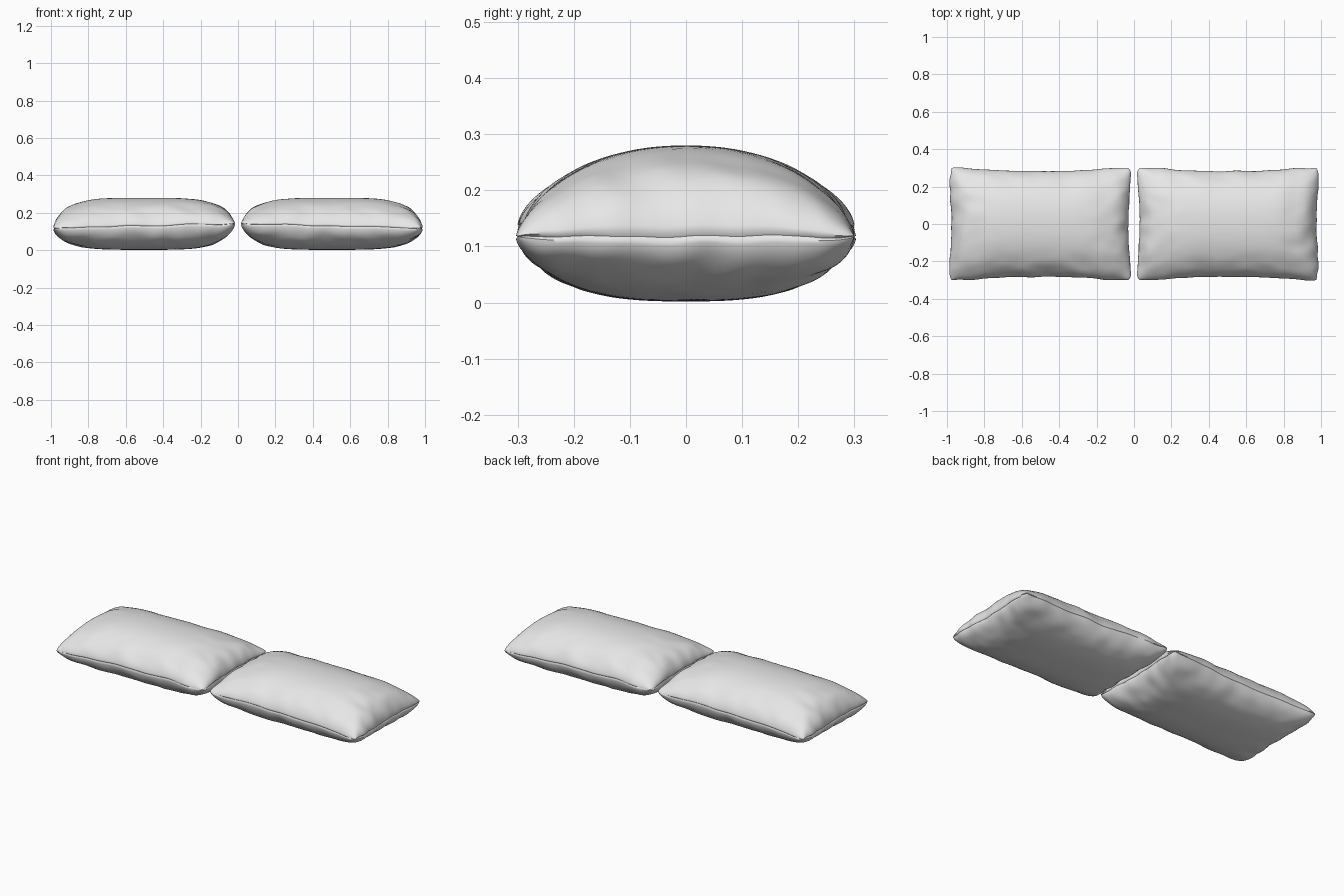
import bpy, bmesh, math
from mathutils import Vector, noise

cube = bpy.data.objects.get("Cube")
if cube:
    bpy.data.objects.remove(cube, do_unlink=True)

cloth = bpy.data.materials.new("light grey cloth")
cloth.use_nodes = True
colour = (0.8, 0.8, 0.8, 1)
cloth.diffuse_color = colour
cloth.node_tree.nodes["Principled BSDF"].inputs["Base Color"].default_value = colour

STEPS = 72


def bulge(u, v, long_power, short_power, softness):
    """Padding height from 0 at the seam to 1 in the middle."""
    along = max(0, 1 - abs(u) ** long_power) ** 0.5
    across = max(0, 1 - abs(v) ** short_power) ** softness
    return along * across


def pillow_point(u, v, side):
    rim = max(abs(u), abs(v))
    # Outline with bowed-in edges, rounded corners and small puckers
    corner = 1 - 0.05 * (abs(u) * abs(v)) ** 9
    pucker = 0.02 * rim ** 6 * noise.noise(Vector((u * 5, v * 4, 3)))
    seam_tuck = 0.012 if rim > 0.9999 else 0
    scale = corner + pucker - seam_tuck
    x = u * (0.474 + 0.022 * v * v) * scale
    y = v * (0.283 + 0.032 * abs(u) ** 2.5) * scale
    # Wavy seam height
    seam = 0.13 + 0.012 * u + 0.008 * noise.noise(Vector((u * 3, v * 3, 8)))
    # Folds that run in from the edges and fade toward the middle
    fold = 1 + 0.22 * rim ** 5 * noise.noise(Vector((u * 5, v * 4, side * 5)))
    if side > 0:
        z = seam + (0.28 - seam) * bulge(u, v, 4, 2.2, 0.6) * fold
    else:
        z = seam - (seam - 0.002) * bulge(u, v, 4, 2.8, 0.5) * fold
    return x, y, z


def make_pillow(name, centre_x, turn):
    bm = bmesh.new()
    # Rings packed closer together near the seam
    spots = [-math.cos(math.pi * i / STEPS) for i in range(STEPS + 1)]
    for side in (1, -1):
        rows = [[bm.verts.new(pillow_point(u, v, side)) for u in spots] for v in spots]
        for low, high in zip(rows, rows[1:]):
            for i in range(STEPS):
                face = [low[i], low[i + 1], high[i + 1], high[i]]
                bm.faces.new(face if side > 0 else face[::-1])
    bmesh.ops.remove_doubles(bm, verts=bm.verts, dist=0.00005)
    mesh = bpy.data.meshes.new(name)
    bm.to_mesh(mesh)
    bm.free()
    mesh.materials.append(cloth)
    pillow = bpy.data.objects.new(name, mesh)
    bpy.context.collection.objects.link(pillow)
    pillow.location.x = centre_x
    pillow.rotation_euler.z = turn
    bpy.ops.object.select_all(action="DESELECT")
    pillow.select_set(True)
    bpy.context.view_layer.objects.active = pillow
    bpy.ops.object.shade_smooth_by_angle(angle=math.radians(60))


# Two matching pillows, one turned half way round
make_pillow("right_pillow", -0.503, 0)
make_pillow("left_pillow", 0.503, math.pi)
